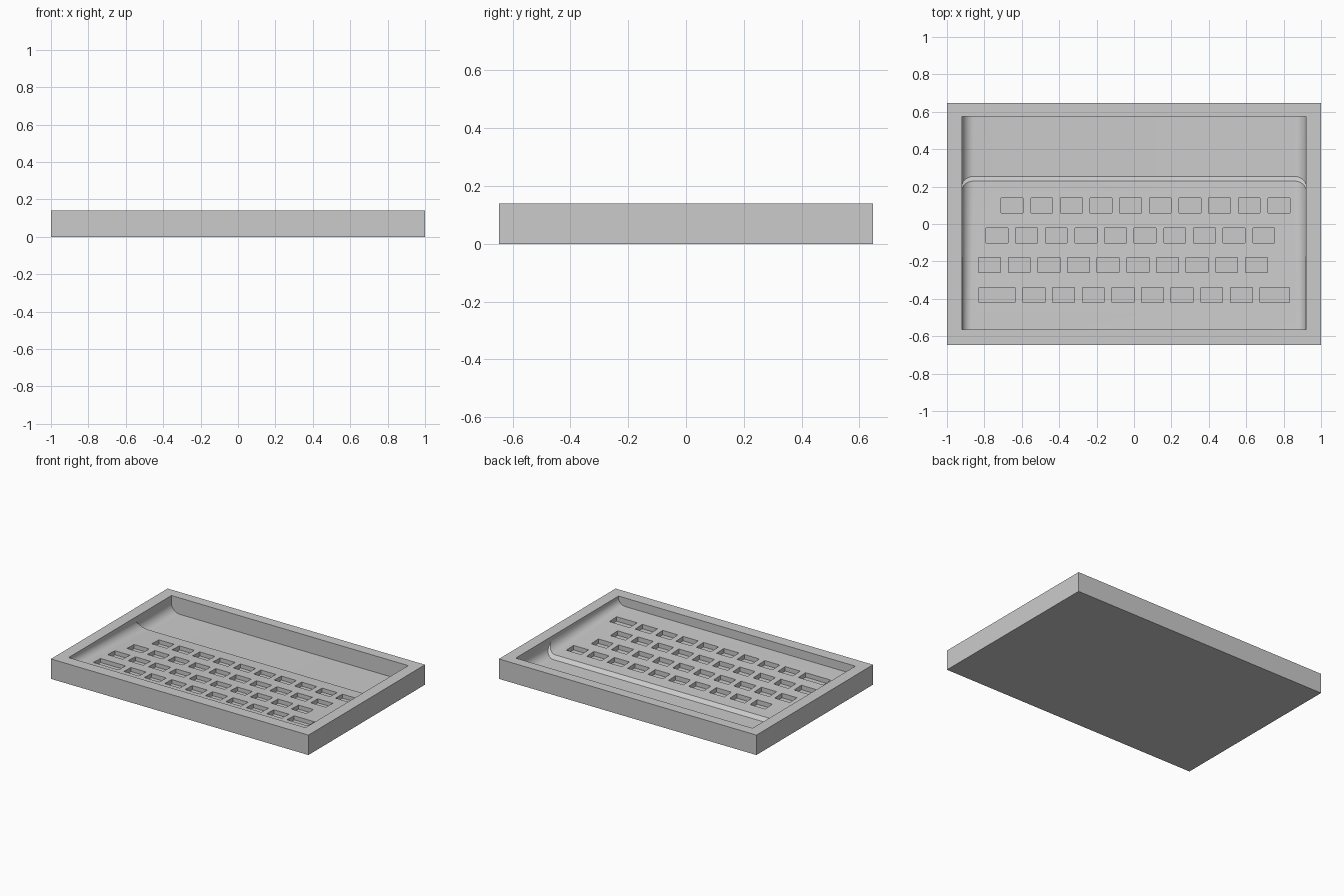
import bpy
import bmesh
import math

old = bpy.data.objects.get("Cube")
if old:
    bpy.data.objects.remove(old, do_unlink=True)

WIDTH, DEPTH, HEIGHT = 2.0, 1.294, 0.14
HALF = 0.92          # half width of the recess
RADIUS = 0.065       # rounding along its side walls
FRONT, STEP_TOP, STEP_FOOT, BACK = -0.565, 0.23, 0.255, 0.575
Z_FRONT, Z_STEP, Z_BACK = 0.08, 0.048, 0.025

grey = bpy.data.materials.new("plain grey")
grey.use_nodes = True
grey.diffuse_color = (0.6, 0.6, 0.6, 1)
grey.node_tree.nodes["Principled BSDF"].inputs["Base Color"].default_value = (0.6, 0.6, 0.6, 1)


def make_object(name, bm):
    bmesh.ops.recalc_face_normals(bm, faces=bm.faces)
    mesh = bpy.data.meshes.new(name)
    bm.to_mesh(mesh)
    bm.free()
    mesh.materials.append(grey)
    obj = bpy.data.objects.new(name, mesh)
    bpy.context.collection.objects.link(obj)
    return obj


def add_box(bm, centre, size):
    verts = bmesh.ops.create_cube(bm, size=1)["verts"]
    bmesh.ops.scale(bm, vec=size, verts=verts)
    bmesh.ops.translate(bm, vec=centre, verts=verts)


def section(bm, y, floor, radius, lean):
    """U-shaped cross-section; lean slides the rounded sides forward as they rise."""
    steps = 10
    half = [(HALF, HEIGHT + 0.1, radius)]
    for i in range(steps + 1):
        a = math.pi / 2 * i / steps
        rise = radius * (1 - math.sin(a))
        half.append((HALF - radius + radius * math.cos(a), floor + rise, rise))
    points = half + [(-x, z, r) for x, z, r in reversed(half)]
    return [bm.verts.new((x, y - lean * r, z)) for x, z, r in points]


def cut(target, cutter):
    mod = target.modifiers.new("cut", 'BOOLEAN')
    mod.operation = 'DIFFERENCE'
    mod.solver = 'EXACT'
    mod.object = cutter
    graph = bpy.context.evaluated_depsgraph_get()
    mesh = bpy.data.meshes.new_from_object(target.evaluated_get(graph))
    target.modifiers.clear()
    target.data = mesh
    bpy.data.objects.remove(cutter, do_unlink=True)


# Solid outer block
bm = bmesh.new()
add_box(bm, (0, 0, HEIGHT / 2), (WIDTH, DEPTH, HEIGHT))
block = make_object("mould_block", bm)

# Recess: sloping key deck, short step, deeper flat back
bm = bmesh.new()
rings = [section(bm, FRONT, Z_FRONT, 0.05, 0),
         section(bm, STEP_TOP, Z_STEP, RADIUS, 0.8),
         section(bm, STEP_FOOT, Z_BACK, RADIUS, 0.8),
         section(bm, BACK, Z_BACK, RADIUS, 0)]
count = len(rings[0])
for a, b in zip(rings, rings[1:]):
    for i in range(count):
        j = (i + 1) % count
        face = bm.faces.new((a[i], a[j], b[j], b[i]))
        flat = i in (0, count // 2 - 1, count - 2, count - 1)
        face.smooth = not flat
bm.faces.new(rings[0])
bm.faces.new(rings[-1])
cut(block, make_object("recess_cutter", bm))

# Key pockets: (centre x, width) for each staggered row
PITCH, KEY_W, KEY_D, POCKET = 0.1585, 0.117, 0.08, 0.03
rows = []
for start, number in ((-0.652, 10), (-0.733, 10), (-0.772, 10), (-0.535, 8)):
    rows.append([(start + PITCH * k, KEY_W) for k in range(number)])
rows[-1] += [(-0.733, 0.194), (0.753, 0.159)]

bm = bmesh.new()
for r, row in enumerate(rows):
    y = 0.098 - 0.159 * r
    t = (y - FRONT) / (STEP_TOP - FRONT)
    bottom = Z_FRONT + (Z_STEP - Z_FRONT) * t - POCKET
    for x, width in row:
        add_box(bm, (x, y, bottom + 0.05), (width, KEY_D, 0.1))
cut(block, make_object("pocket_cutter", bm))

# Keep creases crisp between the rounded walls
block.data.set_sharp_from_angle(angle=math.radians(25))
